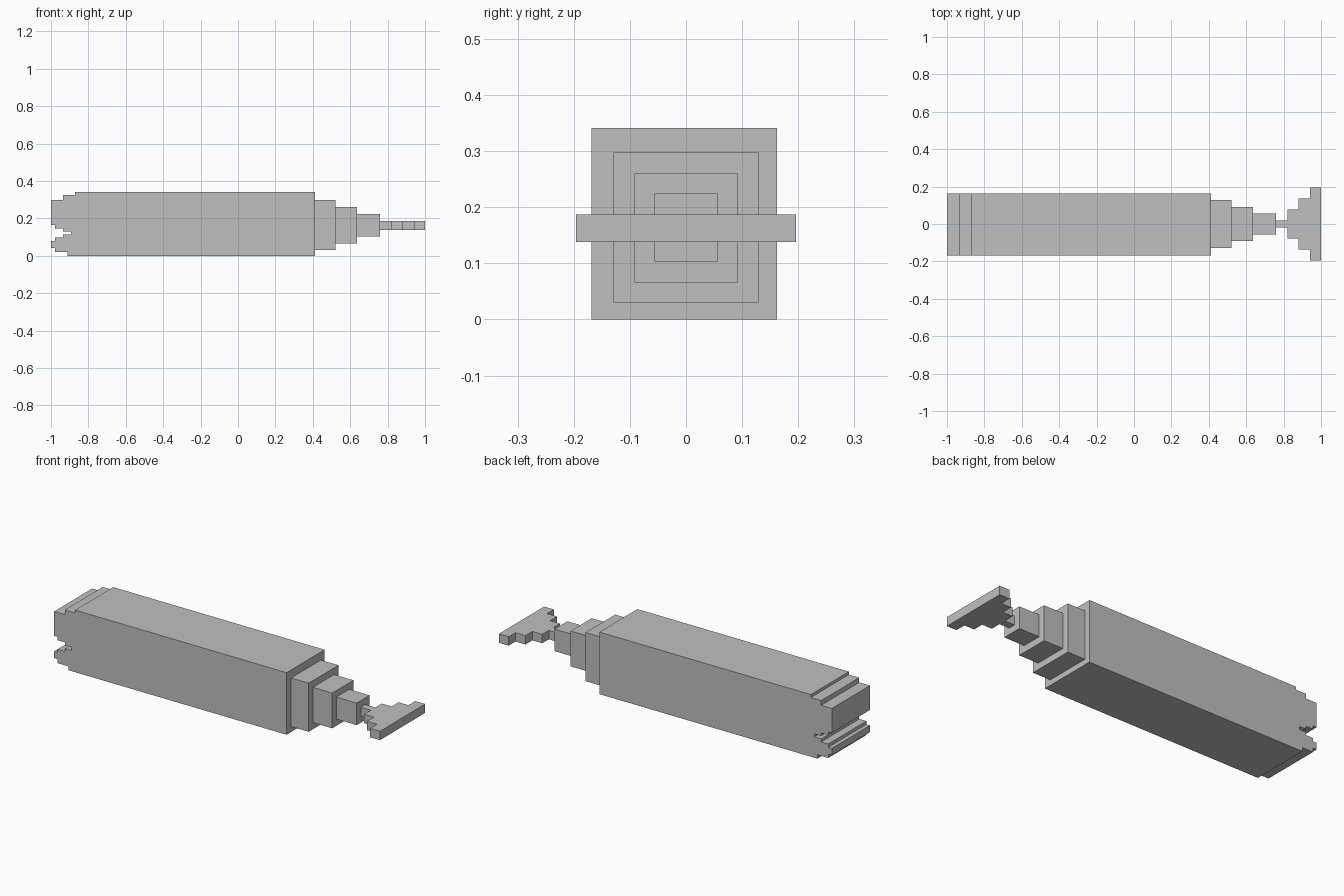
import bpy
import bmesh
from mathutils import Vector

cube = bpy.data.objects.get("Cube")
if cube:
    bpy.data.objects.remove(cube, do_unlink=True)

grey = bpy.data.materials.new("silver grey")
grey.use_nodes = True
grey.diffuse_color = (0.53, 0.53, 0.53, 1)
grey.node_tree.nodes["Principled BSDF"].inputs["Base Color"].default_value = (0.53, 0.53, 0.53, 1)


def prism(name, outline, depth):
    """Extrude a closed outline of 3D points along the depth vector."""
    bm = bmesh.new()
    face = bm.faces.new([bm.verts.new(p) for p in outline])
    swept = bmesh.ops.extrude_face_region(bm, geom=[face], use_keep_orig=True)
    moved = [g for g in swept["geom"] if isinstance(g, bmesh.types.BMVert)]
    bmesh.ops.translate(bm, verts=moved, vec=Vector(depth))
    bmesh.ops.recalc_face_normals(bm, faces=bm.faces)
    mesh = bpy.data.meshes.new(name)
    bm.to_mesh(mesh)
    bm.free()
    mesh.materials.append(grey)
    obj = bpy.data.objects.new(name, mesh)
    bpy.context.collection.objects.link(obj)
    return obj


def staircase(start, corners):
    """Square-stepped path: go along the first axis, then the second."""
    path = [start]
    for a, b in corners:
        path += [(a, path[-1][1]), (a, b)]
    return path


# Long body with a stepped brow, an open stepped mouth and a stepped chin
brow = staircase((0.413, 0.341), [(-0.872, 0.325), (-0.935, 0.299), (-1, 0.165)])
mouth = staircase((-1, 0.165), [(-0.978, 0.147), (-0.935, 0.131), (-0.893, 0.114),
                                (-0.935, 0.098), (-0.978, 0.08), (-1, 0.043)])
chin = staircase((-1, 0.043), [(-0.978, 0.021), (-0.912, 0), (0.413, 0)])
side = []
for p in brow + mouth + chin:
    if p not in side:
        side.append(p)
prism("body", [(x, -0.168, z) for x, z in side], (0, 0.33, 0))

# Tapering tail blocks: start, end, half width, bottom, top
tail_blocks = [(0.413, 0.52, 0.129, 0.03, 0.297),
               (0.52, 0.637, 0.092, 0.066, 0.26),
               (0.637, 0.76, 0.056, 0.103, 0.224)]
for i, (x0, x1, w, low, high) in enumerate(tail_blocks, 1):
    prism(f"tail_block_{i}",
          [(x0, -w, low), (x1, -w, low), (x1, w, low), (x0, w, low)],
          (0, 0, high - low))

# Flat tail fin, stepped wider toward the end and mirrored across y
half = staircase((0.76, 0.02), [(0.82, 0.077), (0.88, 0.137), (0.94, 0.196)]) + [(1, 0.196)]
fin = half + [(x, -y) for x, y in reversed(half)]
prism("tail_fin", [(x, y, 0.138) for x, y in fin], (0, 0, 0.049))
